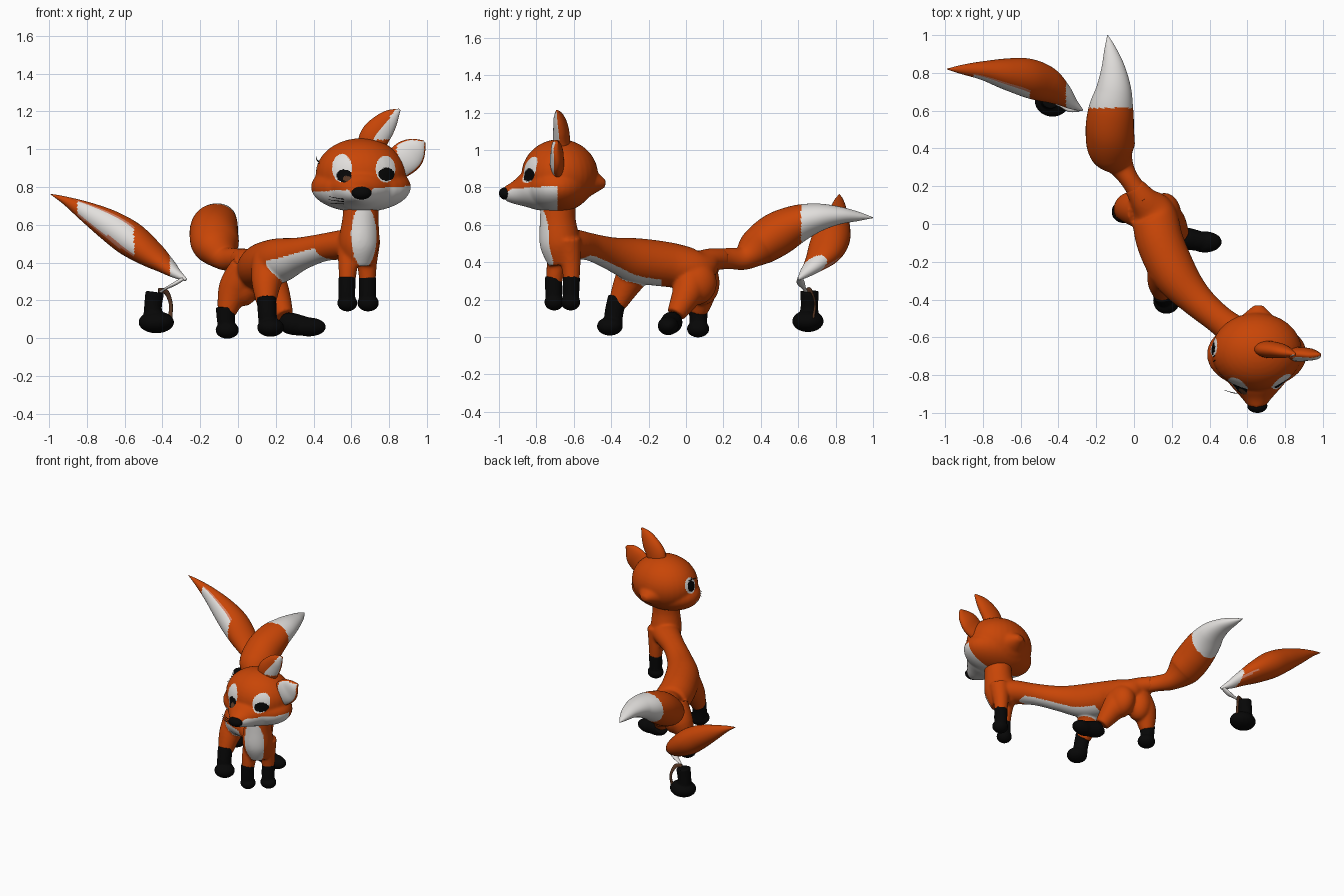
import bpy, bmesh, math
from mathutils import Vector, Matrix

COLORS = {"orange": (0.58, 0.06, 0.002), "white": (0.76, 0.74, 0.72), "black": (0.002, 0.002, 0.002),
          "brown": (0.10, 0.04, 0.018), "salmon": (0.66, 0.22, 0.13)}
MATS = {}
for key, rgb in COLORS.items():
    MATS[key] = bpy.data.materials.new(key)
    MATS[key].diffuse_color = (*rgb, 1)


def ball(bm, c, r):
    bmesh.ops.create_uvsphere(bm, u_segments=32, v_segments=20, radius=1,
                              matrix=Matrix.Translation(c) @ Matrix.Diagonal((*r, 1)))


def tube(bm, pts, seg=28, sub=6):
    """Smooth tube through (x, y, z, side radius, other radius) points."""
    P = [Vector(p if len(p) == 5 else (*p, p[3])) for p in pts]
    rows = []
    for i in range(len(P) - 1):
        a, b, c, d = P[max(i - 1, 0)], P[i], P[i + 1], P[min(i + 2, len(P) - 1)]
        for k in range(sub):
            t = k / sub
            rows.append(0.5 * (2 * b + (c - a) * t + (2 * a - 5 * b + 4 * c - d) * t ** 2
                               + (3 * b - a - 3 * c + d) * t ** 3))
    rows.append(P[-1])
    cen = [Vector(r[:3]) for r in rows]
    whole = (cen[-1] - cen[0]).normalized()
    ref = Vector((0, -1, 0)) if abs(whole.z) > 0.58 else Vector((0, 0, 1))
    rings = []
    for i, r in enumerate(rows):
        t = (cen[min(i + 1, len(cen) - 1)] - cen[max(i - 1, 0)]).normalized()
        side = t.cross(ref).normalized()
        up = side.cross(t)
        rings.append([bm.verts.new(cen[i] + side * (max(r[3], .001) * math.cos(2 * math.pi * k / seg))
                                   + up * (max(r[4], .001) * math.sin(2 * math.pi * k / seg)))
                      for k in range(seg)])
    faces = [bm.faces.new(rings[0]), bm.faces.new(rings[-1][::-1])]
    for a, b in zip(rings, rings[1:]):
        for k in range(seg):
            faces.append(bm.faces.new((a[k], b[k], b[(k + 1) % seg], a[(k + 1) % seg])))
    bmesh.ops.recalc_face_normals(bm, faces=faces)


def make(name, tubes=(), balls=(), rule="orange", voxel=0, smooth=6, seg=28, sub=6):
    """Build a part, optionally fuse it into one skin, and colour its faces by a rule."""
    bm = bmesh.new()
    for t in tubes:
        tube(bm, t, seg, sub)
    for c, r in balls:
        ball(bm, c, r)
    me = bpy.data.meshes.new(name)
    bm.to_mesh(me)
    bm.free()
    ob = bpy.data.objects.new(name, me)
    bpy.context.collection.objects.link(ob)
    if voxel:
        m = ob.modifiers.new("fuse", 'REMESH')
        m.mode, m.voxel_size = 'VOXEL', voxel
        s = ob.modifiers.new("soften", 'SMOOTH')
        s.factor, s.iterations = 0.5, smooth
        dg = bpy.context.evaluated_depsgraph_get()
        me = bpy.data.meshes.new_from_object(ob.evaluated_get(dg))
        ob.modifiers.clear()
        ob.data = me
        me.name = name
    names = [rule] if isinstance(rule, str) else list(COLORS)
    me.materials.clear()
    for n in names:
        me.materials.append(MATS[n])
    for p in me.polygons:
        p.use_smooth = True
        p.material_index = 0 if isinstance(rule, str) else names.index(rule(p.center, p.normal))
    return ob


def oval(u, v, cu, cv, ru, rv):
    return ((u - cu) / ru) ** 2 + ((v - cv) / rv) ** 2 < 1


# Head: skull, cheeks, muzzle and back tuft in one skin, with painted eyes and muzzle
def head_rule(c, n):
    if c.y < -.72 and n.y < -.1:
        if oval(c.x, c.z, .56, .86, .04, .034) or oval(c.x, c.z, .785, .868, .043, .034):
            return "brown" if oval(c.x, c.z, .575, .845, .022, .014) else "black"
        if oval(c.x, c.z, .55, .9, .052, .075) or oval(c.x, c.z, .78, .895, .052, .07):
            return "white"
    if n.x < -.3:
        if oval(c.y, c.z, -.66, .895, .036, .038):
            return "black"
        if oval(c.y, c.z, -.655, .9, .05, .055):
            return "white"
    limit = .74 + min(.05, max(0, abs(c.x - .65) - .025) * 1.2) + .06 * (c.x - .65)
    return "white" if c.y < -.685 and c.z < limit else "orange"


make("head", voxel=.006, smooth=30, rule=head_rule,
     balls=[((.65, -.675, .868), (.24, .205, .19)), ((.65, -.69, .80), (.265, .18, .133))],
     tubes=[[(.65, -.70, .80, .23, .13), (.65, -.82, .79, .165, .11), (.65, -.91, .772, .09, .066),
             (.65, -.97, .767, .042, .038)],
            [(.65, -.62, .84, .18, .13), (.655, -.53, .83, .125, .09), (.66, -.43, .82, .025, .02)]])
make("nose", balls=[((.653, -.963, .768), (.053, .037, .034))], rule="black")

# Ears with pale fronts
make("upper_ear", sub=10, tubes=[
    [(.70, -.66, .99, .07, .04), (.72, -.665, 1.06, .078, .045), (.765, -.67, 1.12, .068, .04),
     (.81, -.68, 1.17, .045, .028), (.855, -.69, 1.21, .006, .006)]],
    rule=lambda c, n: "white" if n.y < -.4 and c.z > 1.05
    and (c.x - .71) * .79 - (c.z - 1.03) * .61 > -.012 else "orange")
make("side_ear", rule=lambda c, n: "white" if n.y < -.72 and c.x > .84 else "orange", sub=10,
     tubes=[[(.81, -.68, .88, .065, .035), (.87, -.69, .94, .086, .038), (.915, -.69, .98, .082, .034),
             (.955, -.695, 1.015, .052, .024), (.985, -.69, 1.04, .008, .008)]])

# Lashes and whiskers
lashes = [[(.452, -.70 + .02 * i, .90 + .008 * i, .003), (.436 - .006 * i, -.715 + .02 * i, .925 + .006 * i, .0025),
           (.42 - .002 * i, -.73 + .025 * i, .925 + .012 * i, .001)] for i in range(4)]
make("eyelashes", tubes=lashes, rule="black", seg=6)
whiskers = [[(.56, -.895, .735 - .012 * i, .0025), (.53, -.895, .74 - .014 * i, .002),
             (.48, -.88, .75 - .017 * i, .001)] for i in range(3)]
make("whiskers", tubes=whiskers, rule="black", seg=6)


# Body: neck, chest, torso, haunches and upper legs in one skin
def body_rule(c, n):
    if c.y < -.69 and n.y < -.25 and oval(c.x, c.z, .665, .54, .067, .165):
        return "white"
    if n.z + .3 * (n.x + n.y) < -.47 and -.57 < c.y < -.13 and c.z > .255 and .15 < c.x < .56:
        return "white"
    return "orange"


make("body", voxel=.008, smooth=12, rule=body_rule, tubes=[
    # neck and chest
    [(.65, -.68, .75, .095), (.648, -.686, .64, .095), (.64, -.675, .5, .107), (.635, -.66, .39, .075)],
    # torso
    [(.63, -.65, .495, .1, .09), (.56, -.59, .495, .09, .08), (.45, -.505, .48, .078, .074),
     (.33, -.4, .447, .09, .088), (.22, -.27, .412, .118, .118), (.14, -.1, .388, .125, .12),
     (.105, .05, .368, .118, .105), (.05, .13, .41, .075, .065), (0, .2, .42, .055, .055)],
    # front legs
    [(.595, -.65, .52, .075), (.583, -.69, .4, .054), (.577, -.705, .29, .042)],
    [(.68, -.635, .52, .075), (.682, -.617, .4, .054), (.685, -.612, .29, .042)],
    # middle leg
    [(.17, -.24, .4, .1), (.15, -.31, .29, .078), (.15, -.37, .17, .048)],
    # rear legs
    [(.05, .07, .36, .10), (-.02, .085, .26, .085), (-.062, .066, .13, .048)],
    [(.14, .03, .33, .10), (.19, .01, .24, .085), (.245, -.055, .12, .05)]],
    balls=[((.03, .09, .29), (.085, .09, .12)), ((.16, .05, .29), (.09, .115, .12))])

# Dark boots: shaft and foot for each leg
BOOTS = {
    "front_boot_left": ([(.578, -.708, .325, .046), (.575, -.708, .25, .045), (.575, -.705, .18, .043)],
                        ((.578, -.705, .187), (.053, .052, .045))),
    "front_boot_right": ([(.685, -.612, .325, .046), (.685, -.615, .25, .045), (.685, -.615, .18, .043)],
                         ((.688, -.617, .187), (.057, .052, .045))),
    "middle_boot": ([(.15, -.365, .215, .052), (.155, -.385, .13, .05), (.16, -.39, .06, .05)],
                    ((.172, -.407, .058), (.071, .069, .05))),
    "rear_boot_left": ([(-.065, .066, .165, .053), (-.064, .066, .1, .048), (-.058, .066, .05, .045)],
                       ((-.057, .065, .044), (.062, .06, .046))),
    "rear_boot_right": ([(.245, -.055, .1, .045), (.275, -.075, .08, .058), (.35, -.09, .065, .052),
                         (.42, -.1, .058, .04)],
                        ((.375, -.095, .06), (.09, .056, .05))),
    "loose_boot": ([(-.44, .66, .245, .05), (-.45, .66, .16, .047), (-.445, .655, .09, .058)],
                   ((-.432, .652, .085), (.094, .084, .058))),
}
for name, (shaft, foot) in BOOTS.items():
    make(name, tubes=[shaft], balls=[foot], rule="black", voxel=.006, smooth=6)

# Bushy tail with a pale tip
make("tail", sub=14, seg=40, rule=lambda c, n: "white" if c.y > .615 else "orange", tubes=[
    [(.05, .13, .415, .06, .058), (-.02, .23, .42, .05, .056), (-.07, .31, .425, .07, .066),
     (-.115, .39, .485, .122, .105), (-.128, .49, .552, .128, .117), (-.122, .6, .608, .12, .1),
     (-.108, .71, .64, .095, .075), (-.11, .82, .65, .065, .048), (-.125, .92, .645, .034, .025),
     (-.14, 1.0, .638, .002, .002)]])


# Loose second tail with pale stripe and pale root
def loose_rule(c, n):
    if c.x > -.36:
        return "white"
    if -.85 < c.x < -.55 and n.y < -.6:
        return "white" if n.y < -.76 else "salmon"
    if n.x > .3 and n.z < -.45 and c.x > -.5:
        return "salmon"
    return "orange"


make("loose_tail", sub=14, seg=40, rule=loose_rule, tubes=[
    [(-.99, .82, .762, .002, .002), (-.91, .818, .727, .025, .023), (-.8, .812, .668, .05, .055),
     (-.68, .795, .598, .082, .082), (-.57, .775, .525, .102, .092), (-.47, .74, .452, .096, .074),
     (-.39, .69, .392, .065, .048), (-.33, .64, .345, .034, .028), (-.275, .603, .31, .006, .008)]])

# Thin scraps joining the loose tail and boot
make("loose_root", rule="white", seg=12, tubes=[
    [(-.29, .61, .315, .016, .01), (-.34, .615, .285, .022, .01), (-.385, .63, .262, .012, .006),
     (-.41, .64, .245, .012, .006)]])
make("loose_strap", rule="brown", seg=12, tubes=[
    [(-.42, .65, .25, .016, .008), (-.38, .67, .245, .014, .006), (-.355, .69, .18, .01, .006),
     (-.36, .68, .1, .012, .008)]])
